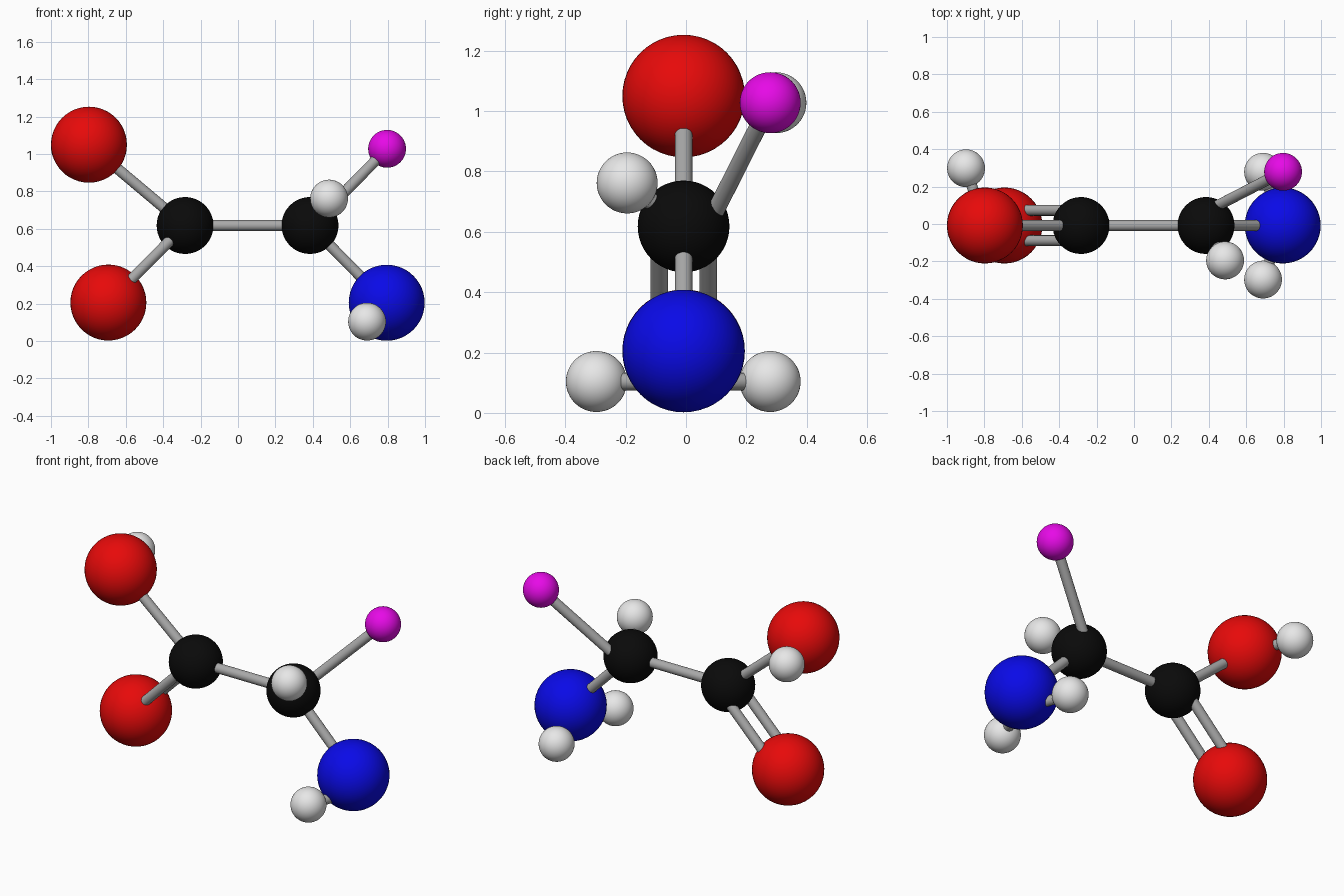
import bpy
from mathutils import Vector

cube = bpy.data.objects.get("Cube")
if cube:
    bpy.data.objects.remove(cube, do_unlink=True)


def material(name, r, g, b):
    mat = bpy.data.materials.new(name)
    mat.use_nodes = True
    mat.diffuse_color = (r, g, b, 1)
    mat.node_tree.nodes["Principled BSDF"].inputs["Base Color"].default_value = (r, g, b, 1)
    return mat


RED = material("red", 0.8, 0.003, 0.003)
BLUE = material("blue", 0.003, 0.003, 0.8)
BLACK = material("black", 0.003, 0.003, 0.003)
WHITE = material("white", 0.8, 0.8, 0.8)
MAGENTA = material("magenta", 0.8, 0.003, 0.8)
GREY = material("bond grey", 0.4, 0.4, 0.4)

LARGE, MEDIUM, SMALL = 0.203, 0.152, 0.101
BOND_RADIUS = 0.029
MID_Y = -0.008


def finish(name, mat):
    obj = bpy.context.object
    obj.name = name
    obj.data.materials.append(mat)
    bpy.ops.object.shade_smooth_by_angle()


def atom(name, mat, radius, x, y, z):
    """Smooth ball; returns its centre."""
    bpy.ops.mesh.primitive_uv_sphere_add(segments=48, ring_count=24, radius=radius, location=(x, y, z))
    finish(name, mat)
    return Vector((x, y, z))


def bond(name, start, end):
    """Rod from one point to another."""
    axis = end - start
    bpy.ops.mesh.primitive_cylinder_add(
        vertices=32, radius=BOND_RADIUS, depth=axis.length, location=(start + end) / 2,
        rotation=axis.to_track_quat("Z", "Y").to_euler())
    finish(name, GREY)


# Large and medium balls
carbon_right = atom("carbon_right", BLACK, MEDIUM, -0.283, MID_Y, 0.618)
carbon_left = atom("carbon_left", BLACK, MEDIUM, 0.385, MID_Y, 0.618)
oxygen_upper = atom("oxygen_upper", RED, LARGE, -0.797, MID_Y, 1.05)
oxygen_lower = atom("oxygen_lower", RED, LARGE, -0.693, MID_Y, 0.206)
nitrogen = atom("nitrogen", BLUE, LARGE, 0.795, MID_Y, 0.205)

# Small balls
side_group = atom("side_group", MAGENTA, SMALL, 0.797, 0.279, 1.028)
hydrogen_carbon = atom("hydrogen_on_carbon", WHITE, SMALL, 0.487, -0.195, 0.762)
hydrogen_oxygen = atom("hydrogen_on_oxygen", WHITE, SMALL, -0.898, 0.298, 1.028)

# Single bonds
bond("bond_carbon_carbon", carbon_right, carbon_left)
bond("bond_oxygen_upper", carbon_right, oxygen_upper)
bond("bond_nitrogen", carbon_left, nitrogen)
bond("bond_hydrogen_carbon", carbon_left, hydrogen_carbon)
bond("bond_hydrogen_oxygen", oxygen_upper, hydrogen_oxygen)
bond("bond_side_group", carbon_left + Vector((0.01, 0.08, 0)), side_group)

# Double bond, and the level pair of hydrogens under the nitrogen
for side, y, sign in (("front", -0.297, -1), ("back", 0.279, 1)):
    offset = Vector((0, sign * 0.081, 0))
    bond("double_bond_" + side, carbon_right + offset, oxygen_lower + offset)
    hydrogen = atom("hydrogen_on_nitrogen_" + side, WHITE, SMALL, 0.69, y, 0.104)
    bond("bond_hydrogen_nitrogen_" + side, Vector((nitrogen.x, MID_Y, hydrogen.z)), hydrogen)
